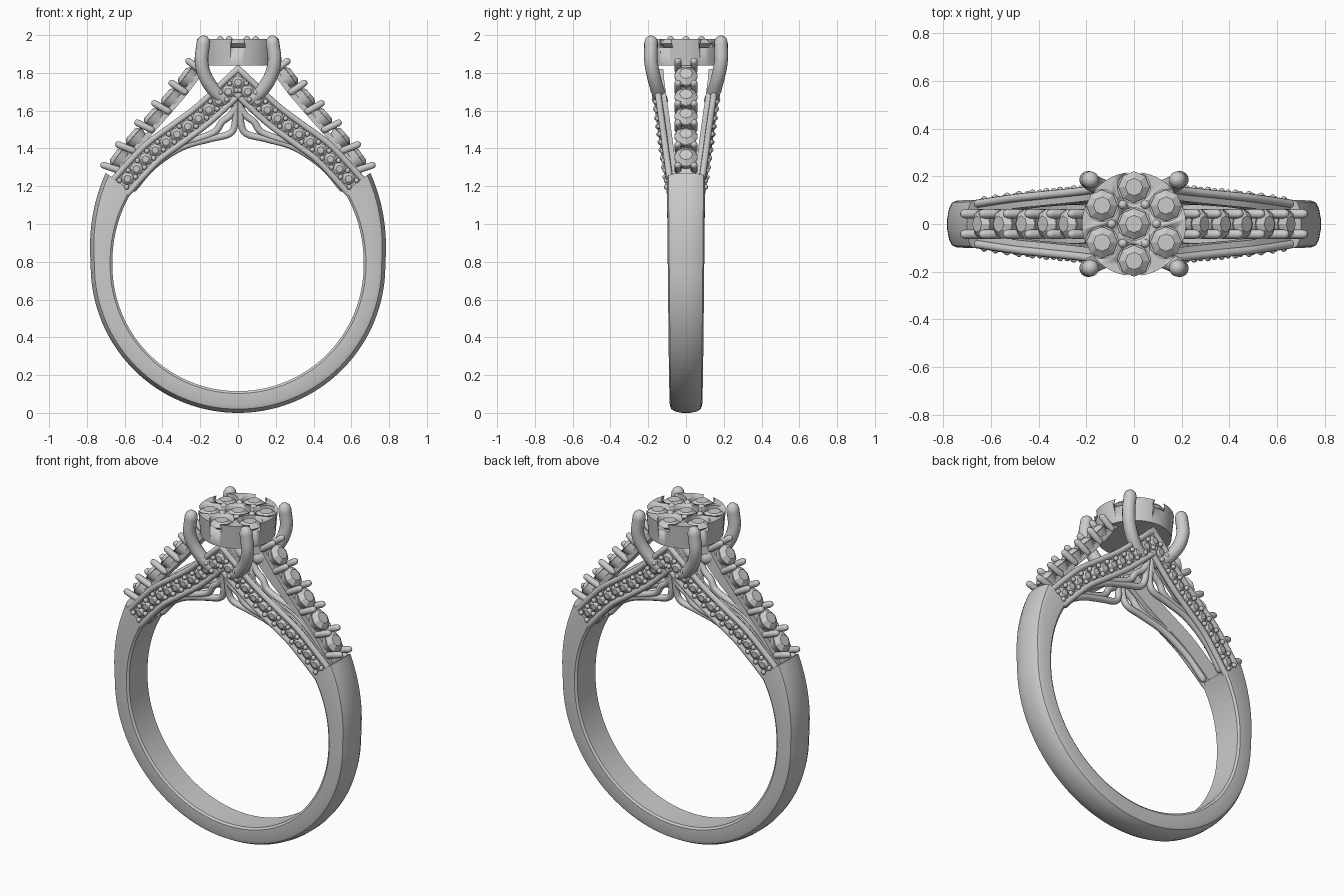
import bpy, bmesh, math
from mathutils import Vector, Matrix

if "Cube" in bpy.data.objects:
    bpy.data.objects.remove(bpy.data.objects["Cube"])

Y = Vector((0, 1, 0))


def finish(name, bm, mirror=(False, False), angle=35):
    """Turn a bmesh into a named object, mirrored over x and/or y."""
    bmesh.ops.recalc_face_normals(bm, faces=bm.faces)
    me = bpy.data.meshes.new(name)
    bm.to_mesh(me)
    bm.free()
    ob = bpy.data.objects.new(name, me)
    bpy.context.collection.objects.link(ob)
    if any(mirror):
        m = ob.modifiers.new("mirror", 'MIRROR')
        m.use_axis = (mirror[0], mirror[1], False)
        m.use_mirror_merge = False
    if angle:
        bpy.ops.object.select_all(action='DESELECT')
        ob.select_set(True)
        bpy.context.view_layer.objects.active = ob
        bpy.ops.object.shade_smooth_by_angle(angle=math.radians(angle))
    return ob


def loft(bm, rings):
    vs = [[bm.verts.new(p) for p in r] for r in rings]
    n = len(vs[0])
    for a, b in zip(vs, vs[1:]):
        for i in range(n):
            bm.faces.new((a[i], a[(i + 1) % n], b[(i + 1) % n], b[i]))
    bm.faces.new(vs[0])
    bm.faces.new(vs[-1])


def spline(ctrl, n=8):
    """Catmull-Rom curve through the control points."""
    c = [Vector(p) for p in ctrl]
    c = [2 * c[0] - c[1]] + c + [2 * c[-1] - c[-2]]
    out = []
    for a, b, d, e in zip(c, c[1:], c[2:], c[3:]):
        for k in range(n):
            t = k / n
            out.append(0.5 * (2 * b + (d - a) * t + (2 * a - 5 * b + 4 * d - e) * t * t
                              + (3 * b - a - 3 * d + e) * t ** 3))
    return out + [c[-2]]


def frame(pts, i):
    """Tangent, side, normal and mitre scale at a path point."""
    p, q = pts[max(i - 1, 0)], pts[min(i + 1, len(pts) - 1)]
    d1 = (pts[i] - p).normalized() if i else (q - pts[i]).normalized()
    d2 = (q - pts[i]).normalized() if i < len(pts) - 1 else d1
    t = (d1 + d2).normalized()
    n = t.cross(Y).normalized()
    return t, n.cross(t), n, 1 / max(0.4, t.dot(d1))


def sweep(bm, pts, profile, scales=None):
    rings = []
    for i, p in enumerate(pts):
        t, s, n, m = frame(pts, i)
        k = scales[i] if scales else 1
        rings.append([p + s * a * k + n * b * k * m for a, b in profile])
    loft(bm, rings)


def circle(r, a=0, b=0, n=12):
    return [(a + r * math.cos(2 * math.pi * k / n), b + r * math.sin(2 * math.pi * k / n)) for k in range(n)]


def rod(bm, pts, r, n=12):
    """Round-ended rod along a path."""
    pts = [Vector(p) for p in pts]
    a, b = (pts[0] - pts[1]).normalized(), (pts[-1] - pts[-2]).normalized()
    cap = [(1, 0.05), (0.9, 0.44), (0.6, 0.8)]
    path = [pts[0] + a * r * h for h, _ in cap] + pts + [pts[-1] + b * r * h for h, _ in cap[::-1]]
    sweep(bm, path, circle(r, n=n), [k for _, k in cap] + [1] * len(pts) + [k for _, k in cap[::-1]])


def place(center, axis):
    return Matrix.Translation(center) @ Vector(axis).to_track_quat('Z', 'Y').to_matrix().to_4x4()


def cyl(bm, m, r1, r2, z0, z1, n=24):
    bmesh.ops.create_cone(bm, cap_ends=True, segments=n, radius1=r1, radius2=r2, depth=z1 - z0,
                          matrix=m @ Matrix.Translation((0, 0, (z0 + z1) / 2)))


def gem(bm, center, axis, r, n=8):
    m = place(center, axis)
    cyl(bm, m, r, r * 0.55, 0, r * 0.35, n)
    cyl(bm, m, r * 0.1, r, -r * 0.7, 0, n)


def bead(bm, p, r):
    bmesh.ops.create_uvsphere(bm, u_segments=10, v_segments=6, radius=r, matrix=Matrix.Translation(p))


# shank: D-section swept around the finger, flaring at the shoulders
bm = bmesh.new()
rings = []
for k in range(97):
    deg = 35 - 250 * k / 96
    up = deg if deg > -90 else -180 - deg
    f = max(0, up / 35) ** 1.3
    g = (up + 90) / 125
    ri, ro, w = 0.665 + 0.02 * f, 0.78 + 0.075 * f, 0.085 + 0.016 * g
    c, s = math.cos(math.radians(deg)), math.sin(math.radians(deg))
    prof = [(ri, -w * .9), (ri + .012, -w), (ro - .04, -w), (ro - .02, -w * .92), (ro - .007, -w * .65), (ro, -w * .25)]
    prof += [(r, -y) for r, y in prof[::-1]]
    rings.append([(r * c, y, 0.78 + r * s) for r, y in prof])
loft(bm, rings)
finish("shank", bm)

# pave gallery: peaked channel with raised borders, front and back
leg = [(-.625, 1.195), (-.534, 1.296), (-.44, 1.39), (-.307, 1.487), (-.175, 1.587), (0, 1.75)]
half = spline([(x, -(0.10 + 0.14 * (z - 1.22)), z) for x, z in leg])
peak = half + [Vector((-p.x, p.y, p.z)) for p in half[-2::-1]]
bm = bmesh.new()
sweep(bm, peak, [(.01, -.055), (.055, -.05), (.055, .05), (.01, .055)])
finish("pave_channel", bm, (False, True))
bm = bmesh.new()
for b in (-.053, .053):
    sweep(bm, peak, circle(.017, .012, b, 10))
finish("pave_borders", bm, (False, True), 50)

# pave stones and grain beads at even distances
gems, beads = bmesh.new(), bmesh.new()
total = sum((b - a).length for a, b in zip(half, half[1:]))
count, run = 23, 0
marks = [(k + .7) / (count + .7) * total for k in range(count + 1)]
for i in range(len(half) - 1):
    seg = (half[i + 1] - half[i]).length
    for k, d in enumerate(marks):
        if run <= d < run + seg:
            p = half[i].lerp(half[i + 1], (d - run) / seg)
            t, s, n, _ = frame(half, i)
            if k % 2:
                gem(gems, p + s * .006, -s, .034)
            else:
                for b in (-.026, .026):
                    bead(beads, p + n * b - s * .004, .014)
    run += seg
gem(gems, half[-1] + Y * .004, -Y, .034)
finish("pave_stones", gems, (True, True), 0)
finish("pave_beads", beads, (True, True), 60)

# scroll wires under the gallery
bm = bmesh.new()
wires = [[(.55, 1.19), (.45, 1.305), (.3, 1.405), (.15, 1.45), (.05, 1.475), (.018, 1.52), (.015, 1.6), (.012, 1.68)],
         [(.4, 1.375), (.3, 1.425), (.2, 1.455), (.12, 1.49), (.085, 1.54), (.04, 1.575), (.012, 1.62)]]
for w in wires:
    rod(bm, spline([(x, -(.07 + .13 * (z - 1.2)), z) for x, z in w], 6), .019, 10)
finish("scroll_wires", bm, (True, True), 60)

# shoulder row: cups, stones and paired prongs climbing to the head
stops = [Vector((x, 0, z)) for x, z in
         [(.677, 1.30), (.60, 1.407), (.50, 1.52), (.41, 1.62), (.32, 1.725), (.233, 1.84)]]
cups, gems, bars, base = (bmesh.new() for _ in range(4))
for i, p in enumerate(stops):
    a = math.radians(18 + 4 * i)
    d = Vector((math.cos(a), 0, math.sin(a)))
    for y in (-.043, .043):
        o = p + Y * y
        rod(bars, [o - d * .045, o + d * .035], .019, 10)
    if i:
        c = (p + stops[i - 1]) / 2
        t = (p - stops[i - 1]).normalized()
        n = t.cross(-Y)
        n = n if n.x > 0 else -n
        cyl(cups, place(c, n), .045, .062, -.05, 0)
        gem(gems, c + n * .003, n, .062)
inner = [p - Vector((.04, 0, .03)) for p in [Vector((.70, 0, 1.25))] + stops]
inner[-1] += Vector((-.03, 0, .04))
sweep(base, inner, [(-.045, -.014), (.045, -.014), (.045, .014), (-.045, .014)])
finish("shoulder_cups", cups, (True, False))
finish("shoulder_stones", gems, (True, False), 0)
finish("shoulder_prongs", bars, (True, False), 60)
finish("shoulder_base", base, (True, False))

# cluster head: round plate with scalloped seats for seven stones
spots = [Vector((0, 0, 0))] + [Vector((.155 * math.cos(math.radians(a)), .155 * math.sin(math.radians(a)), 0))
                               for a in range(30, 390, 60)]
bm = bmesh.new()
cyl(bm, Matrix(), .205, .218, 1.84, 1.98, 64)
head = finish("cluster_head", bm)
cut, gems, beads = bmesh.new(), bmesh.new(), bmesh.new()
for p in spots:
    cyl(cut, Matrix.Translation(p), .068, .068, 1.935, 2.1, 24)
    gem(gems, p + Vector((0, 0, 1.955)), (0, 0, 1), .066)
for a in range(0, 360, 60):
    c, s = math.cos(math.radians(a)), math.sin(math.radians(a))
    bead(beads, (.094 * c, .094 * s, 1.975), .02)
cutter = finish("seat_cutter", cut)
cutter.hide_render = True
cutter.hide_viewport = True
b = head.modifiers.new("seats", 'BOOLEAN')
b.operation = 'DIFFERENCE'
b.object = cutter
finish("cluster_stones", gems, angle=0)
finish("cluster_beads", beads, angle=60)

# four claws curving down into the gallery peaks
bm = bmesh.new()
rod(bm, spline([(.183, -.185, 1.962), (.193, -.185, 1.86), (.168, -.168, 1.77), (.11, -.145, 1.69), (.05, -.13, 1.65)]), .036, 16)
finish("claws", bm, (True, True), 60)
